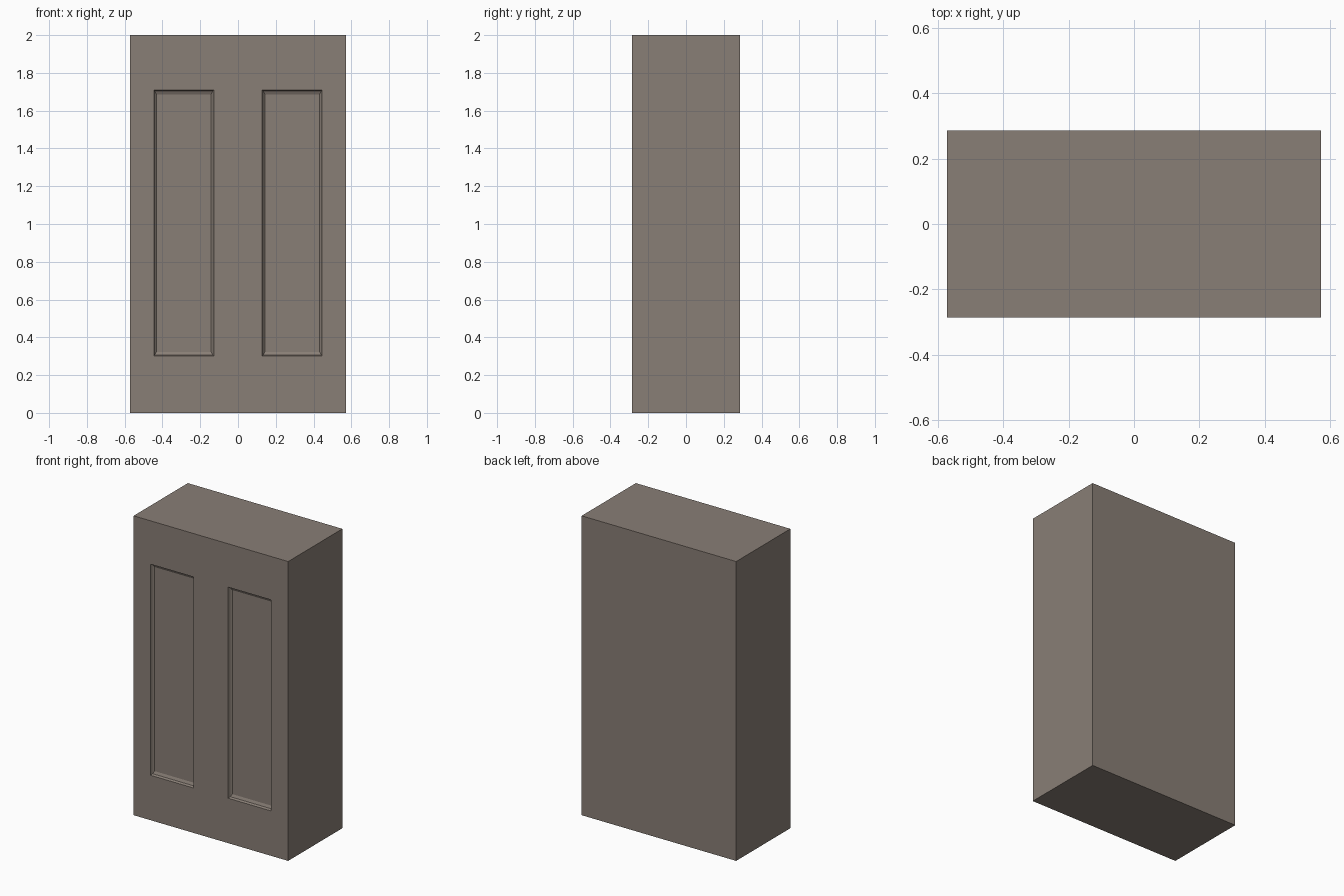
import bpy, bmesh

if "Cube" in bpy.data.objects:
    bpy.data.objects.remove(bpy.data.objects["Cube"])

W, D, H = 0.571, 0.286, 2.0           # half width, half depth, height
Z0, Z1 = 0.30, 1.71                   # panel bottom and top
XI, XO = 0.128, 0.446                 # panel inner and outer edges

bm = bmesh.new()

# front face as a grid, so the two panels are faces of their own
xs = [-W, -XO, -XI, XI, XO, W]
zs = [0, Z0, Z1, H]
v = [[bm.verts.new((x, -D, z)) for x in xs] for z in zs]
panels = []
for j in range(3):
    for i in range(5):
        f = bm.faces.new((v[j][i], v[j][i+1], v[j+1][i+1], v[j+1][i]))
        if j == 1 and i in (1, 3):
            panels.append(f)

# solid body: rim walked round, sides and back
rim = v[0] + [v[1][5], v[2][5]] + v[3][::-1] + [v[2][0], v[1][0]]
back = [bm.verts.new((p.co.x, D, p.co.z)) for p in rim]
n = len(rim)
for i in range(n):
    k = (i + 1) % n
    bm.faces.new((rim[k], rim[i], back[i], back[k]))
bm.faces.new(back[::-1])
bm.normal_update()

# recessed panels: steep lip, then a softer slope to the flat centre
# steps: (side inset, top/bottom inset, depth)
for f in panels:
    for dx, dz, dy in ((0.006, 0.007, 0.014), (0.009, 0.017, 0.008)):
        c = f.calc_center_median()
        bmesh.ops.inset_individual(bm, faces=[f], thickness=0.001)
        for p in f.verts:
            sx = 1 if p.co.x < c.x else -1
            sz = 1 if p.co.z < c.z else -1
            p.co.x += sx * (dx - 0.001)
            p.co.z += sz * (dz - 0.001)
            p.co.y += dy

bmesh.ops.recalc_face_normals(bm, faces=bm.faces[:])
mesh = bpy.data.meshes.new("panelled_block")
bm.to_mesh(mesh)
bm.free()
obj = bpy.data.objects.new("panelled_block", mesh)
bpy.context.collection.objects.link(obj)

mat = bpy.data.materials.new("warm_grey")
mat.diffuse_color = (0.25, 0.21, 0.18, 1)
mat.use_nodes = True
mat.node_tree.nodes["Principled BSDF"].inputs["Base Color"].default_value = mat.diffuse_color
mesh.materials.append(mat)
